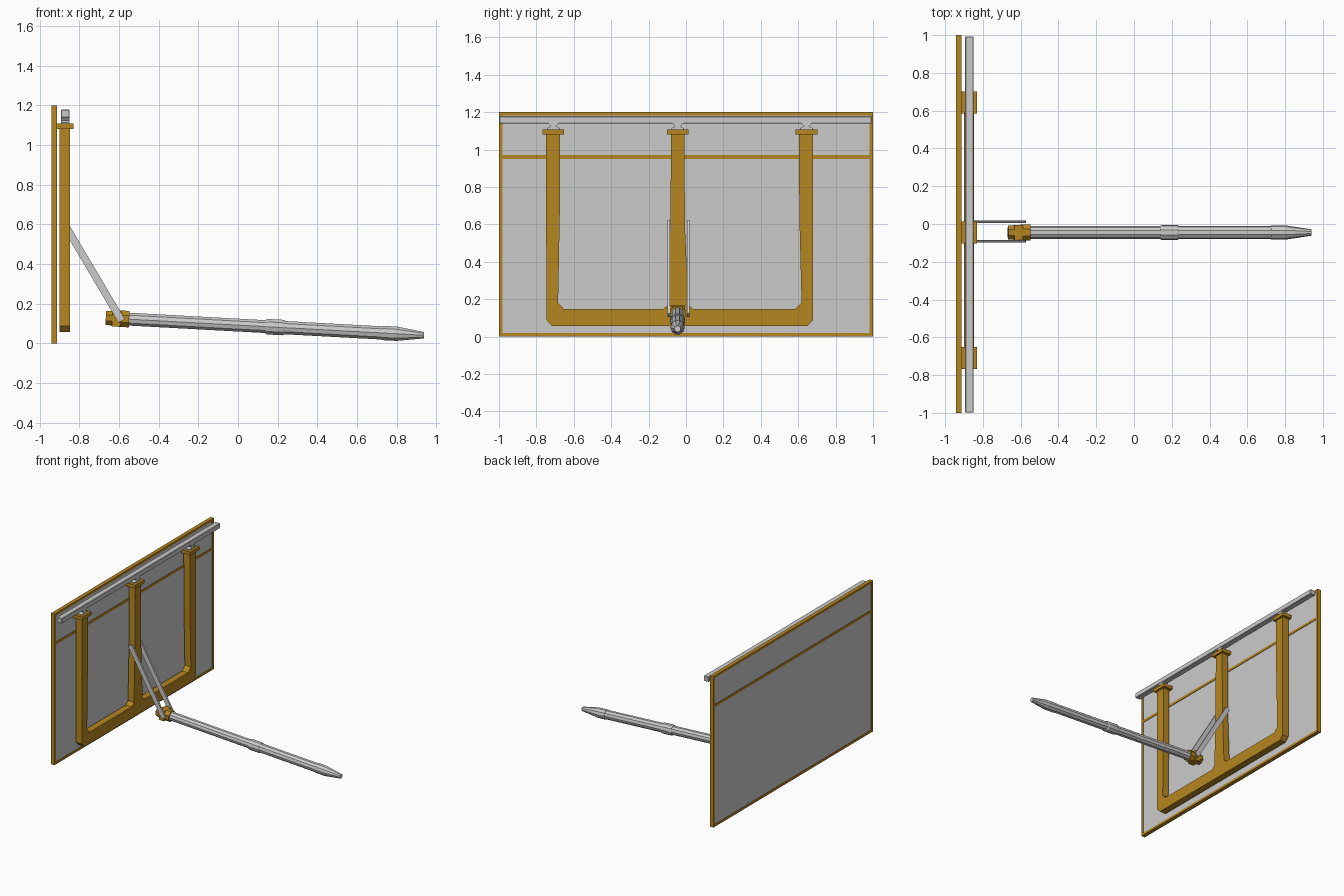
import bpy, bmesh, math
from mathutils import Vector, Matrix

if "Cube" in bpy.data.objects:
    bpy.data.objects.remove(bpy.data.objects["Cube"])

ochre = bpy.data.materials.new("ochre")
ochre.diffuse_color = (0.47, 0.24, 0.015, 1)
ochre.use_nodes = True
ochre.node_tree.nodes["Principled BSDF"].inputs["Base Color"].default_value = ochre.diffuse_color


def finish(bm, name, mat=None):
    bmesh.ops.recalc_face_normals(bm, faces=bm.faces)
    me = bpy.data.meshes.new(name)
    bm.to_mesh(me)
    bm.free()
    ob = bpy.data.objects.new(name, me)
    bpy.context.collection.objects.link(ob)
    if mat:
        me.materials.append(mat)
    return ob


def box(name, x, y, z, mat=None, tilt=0.0, bevel=0.0):
    """Box from (min, max) ranges, tilted about Y around its centre."""
    c = Vector([(r[0] + r[1]) / 2 for r in (x, y, z)])
    s = [r[1] - r[0] for r in (x, y, z)]
    m = Matrix.Translation(c) @ Matrix.Rotation(tilt, 4, 'Y') @ Matrix.Diagonal((*s, 1))
    bm = bmesh.new()
    bmesh.ops.create_cube(bm, size=1, matrix=m)
    if bevel:
        bmesh.ops.bevel(bm, geom=bm.edges[:], offset=bevel, segments=1, affect='EDGES')
    return finish(bm, name, mat)


def extrude_yz(name, pts, x0, x1, mat=None):
    """Extrude a Y-Z outline along X."""
    bm = bmesh.new()
    f = bm.faces.new([bm.verts.new((x0, y, z)) for y, z in pts])
    r = bmesh.ops.extrude_face_region(bm, geom=[f])
    bmesh.ops.translate(bm, vec=(x1 - x0, 0, 0),
                        verts=[v for v in r["geom"] if isinstance(v, bmesh.types.BMVert)])
    return finish(bm, name, mat)


AXIS_Y, SLOPE = -0.045, -0.0545


def lathe(name, profile, sides, mat=None):
    """Stack of (x, radius) rings along the sloping handle axis."""
    bm = bmesh.new()
    u = Vector((-SLOPE, 0, 1)).normalized()
    rings = []
    for x, r in profile:
        c = Vector((x, AXIS_Y, 0.122 + SLOPE * (x + 0.55)))
        ring = []
        for i in range(sides):
            a = 2 * math.pi * (i + 0.5) / sides
            ring.append(bm.verts.new(c + r * (math.cos(a) * u + math.sin(a) * Vector((0, 1, 0)))))
        rings.append(ring)
    for a, b in zip(rings, rings[1:]):
        for i in range(sides):
            j = (i + 1) % sides
            bm.faces.new((a[i], a[j], b[j], b[i]))
    bm.faces.new(rings[0])
    bm.faces.new(rings[-1])
    return finish(bm, name, mat)


# Board with its coloured edging and cross strip
PX = (-0.942, -0.912)
box("board", (-0.938, -0.916), (-0.99, 0.99), (0.01, 1.19))
box("edge_bottom", PX, (-1, 1), (0, 0.018), ochre)
box("edge_top", PX, (-1, 1), (1.182, 1.2), ochre)
box("edge_left", PX, (-1, -0.982), (0.018, 1.182), ochre)
box("edge_right", PX, (0.982, 1), (0.018, 1.182), ochre)
box("cross_strip", PX, (-0.982, 0.982), (0.95, 0.97), ochre)

# Three-pronged frame
fork = [(-0.749, 1.09), (-0.746, 0.088), (-0.716, 0.056), (0.648, 0.056), (0.68, 0.088),
        (0.68, 1.09), (0.604, 1.09), (0.606, 0.65), (0.618, 0.18), (0.583, 0.147),
        (0.037, 0.147), (0.012, 0.17), (-0.006, 0.6), (-0.008, 1.09),
        (-0.08, 1.09), (-0.083, 0.6), (-0.096, 0.17), (-0.123, 0.147),
        (-0.652, 0.147), (-0.684, 0.18), (-0.675, 0.65), (-0.674, 1.09)]
extrude_yz("fork_frame", fork, -0.90, -0.847, ochre)

# Prong caps and the waisted clips holding the rail
for i, y in enumerate((-0.709, -0.044, 0.644)):
    box(f"prong_cap_{i}", (-0.912, -0.831), (y - 0.058, y + 0.058), (1.081, 1.108), ochre)
    half = [(0.034, 1.105), (0.034, 1.114), (0.014, 1.124), (0.028, 1.142)]
    pts = [(y + d, z) for d, z in half] + [(y - d, z) for d, z in reversed(half)]
    extrude_yz(f"rail_clip_{i}", pts, -0.892, -0.851)

# Top rail
box("top_rail", (-0.894, -0.849), (-0.999, 0.993), (1.139, 1.179), bevel=0.004)

# Pair of sloping struts
top, low = Vector((-0.882, 0, 0.613)), Vector((-0.587, 0, 0.114))
mid, d = (top + low) / 2, top - low
for name, y in (("strut_front", (-0.098, -0.085)), ("strut_back", (0.005, 0.018))):
    box(name, (mid.x - 0.0185, mid.x + 0.0185), y,
        (mid.z - d.length / 2, mid.z + d.length / 2), tilt=math.atan2(d.x, d.z))

# Hub joining struts and handle
tilt = -math.atan(SLOPE)
box("hub_block", (-0.635, -0.59), (-0.085, -0.005), (0.085, 0.166), ochre, tilt)
lathe("hub_back", [(-0.667, 0.039), (-0.63, 0.039)], 8, ochre)
lathe("hub_collar", [(-0.60, 0.045), (-0.549, 0.045)], 8, ochre)

# Handle with middle collar and tapered end
lathe("handle_inner", [(-0.56, 0.034), (0.15, 0.034)], 10)
lathe("handle_collar", [(0.14, 0.037), (0.147, 0.041), (0.228, 0.041), (0.235, 0.037)], 10)
lathe("handle_outer", [(0.225, 0.035), (0.75, 0.035)], 10)
lathe("handle_tip", [(0.725, 0.038), (0.80, 0.038), (0.938, 0.017)], 10)
